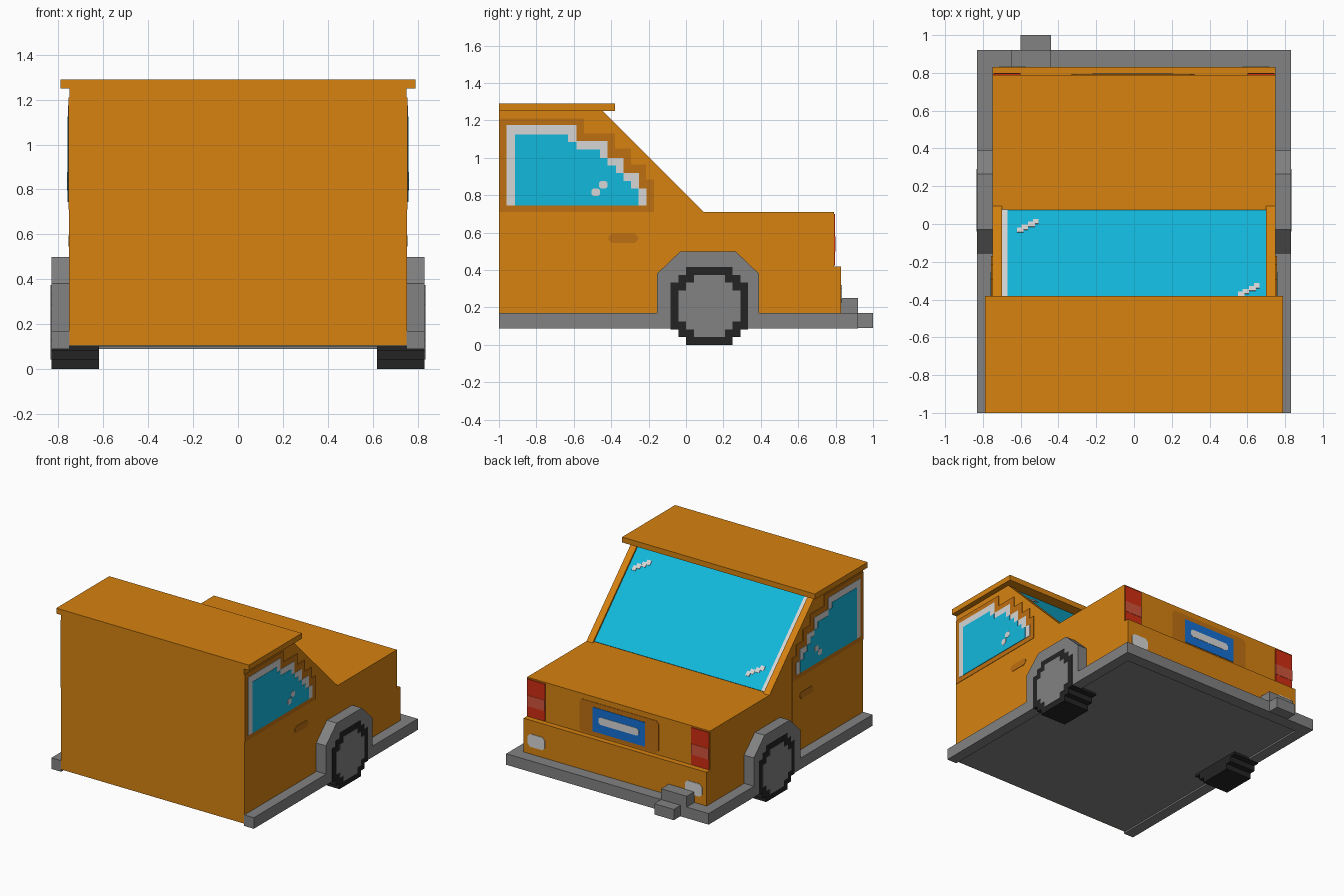
import bpy, bmesh, math

cube = bpy.data.objects.get("Cube")
if cube:
    bpy.data.objects.remove(cube, do_unlink=True)


def material(name, r, g, b):
    """Flat material from 0-255 sRGB values."""
    lin = [((c / 255 + 0.055) / 1.055) ** 2.4 for c in (r, g, b)] + [1.0]
    m = bpy.data.materials.new(name)
    m.use_nodes = True
    m.diffuse_color = lin
    m.node_tree.nodes["Principled BSDF"].inputs["Base Color"].default_value = lin
    return m


ORANGE = material("orange paint", 214, 130, 16)
BROWN = material("dark orange trim", 190, 112, 18)
GREY = material("grey plastic", 130, 130, 130)
BLACK = material("black rubber", 36, 36, 36)
CYAN = material("cyan glass", 18, 184, 220)
PALE = material("pale grey", 214, 214, 214)
RED = material("red lamp", 208, 46, 18)
LIGHT_RED = material("light red lamp", 208, 84, 58)
BLUE = material("blue plate", 20, 112, 210)

R2 = math.sqrt(0.5)
SLOPE = 0.78  # body windscreen plane: y + z = SLOPE
PLACE = {
    "x": lambda a, b, d: (d, a, b),
    "y": lambda a, b, d: (a, d, b),
    "z": lambda a, b, d: (a, b, d),
    # points are (x, y) on the windscreen plane, depth follows its normal
    "slope": lambda a, b, d: (a, b + d * R2, SLOPE - b + d * R2),
}


def prism(name, mat, pts, axis, lo, hi):
    """Extrude a 2D outline between two depths along an axis."""
    bm = bmesh.new()
    rings = [[bm.verts.new(PLACE[axis](a, b, d)) for a, b in pts] for d in (lo, hi)]
    bm.faces.new(rings[0])
    bm.faces.new(rings[1])
    n = len(pts)
    for i in range(n):
        j = (i + 1) % n
        bm.faces.new((rings[0][i], rings[0][j], rings[1][j], rings[1][i]))
    bmesh.ops.recalc_face_normals(bm, faces=bm.faces)
    me = bpy.data.meshes.new(name)
    bm.to_mesh(me)
    bm.free()
    me.materials.append(mat)
    ob = bpy.data.objects.new(name, me)
    bpy.context.collection.objects.link(ob)
    return ob


def rect(a0, a1, b0, b1, cut=0.0):
    """Rectangle outline, optionally with cut corners."""
    if not cut:
        return [(a0, b0), (a1, b0), (a1, b1), (a0, b1)]
    return [(a0 + cut, b0), (a1 - cut, b0), (a1, b0 + cut), (a1, b1 - cut),
            (a1 - cut, b1), (a0 + cut, b1), (a0, b1 - cut), (a0, b0 + cut)]


def box(name, mat, x0, x1, y0, y1, z0, z1):
    return prism(name, mat, rect(x0, x1, y0, y1), "z", z0, z1)


def stairs(start, corners, bottom):
    """Outline with a vertical back edge and a stair descending to the bottom.
    corners are the (y, z) outer corners of each step."""
    pts = [(start, bottom), (start, corners[0][1])]
    for i, (y, z) in enumerate(corners):
        nz = corners[i + 1][1] if i + 1 < len(corners) else bottom
        pts += [(y, z), (y, nz)]
    return pts


def pixel_disc(cy, cz, u, steps):
    """Round outline built from square steps; steps are quarter outer corners."""
    quarter = []
    for i, (a, b) in enumerate(steps):
        if i:
            quarter.append((a, steps[i - 1][1]))
        quarter.append((a, b))
    pts = []
    for sa, sb, q in ((1, 1, quarter), (-1, 1, quarter[::-1]),
                      (-1, -1, quarter), (1, -1, quarter[::-1])):
        pts += [(cy + sa * a * u, cz + sb * b * u) for a, b in q]
    return pts


# Main shell, roof and windscreen pillars
prism("body", ORANGE, [(-1, 0.105), (-1, 1.25), (-0.47, 1.25), (0.07, 0.71), (0.79, 0.71),
                       (0.79, 0.42), (0.83, 0.42), (0.83, 0.105)], "x", -0.75, 0.75)
box("roof", ORANGE, -0.79, 0.79, -1, -0.38, 1.25, 1.29)

# Windscreen with its pale edge and glints
prism("windscreen", CYAN, rect(-0.70, 0.70, -0.47, 0.07), "slope", 0, 0.006)
prism("windscreen_edge", PALE, rect(-0.70, -0.67, -0.47, 0.07), "slope", 0, 0.008)
for gx, gy in ((-0.62, -0.05), (0.55, -0.39)):
    for i, (dx, dy, w) in enumerate(((0, 0, 0.035), (0.025, 0.015, 0.035),
                                     (0.06, 0.03, 0.035), (0.085, 0.045, 0.03))):
        prism("windscreen_glint", PALE, rect(gx + dx, gx + dx + w, gy + dy, gy + dy + 0.025),
              "slope", 0, 0.009 + i * 0.0005)

# Chassis, rear bar and exhaust
box("floor", GREY, -0.755, 0.755, -0.99, 0.84, 0.10, 0.165)
box("rear_bar", GREY, -0.83, 0.83, 0.83, 0.92, 0.088, 0.17)
box("exhaust_bracket", GREY, -0.65, -0.44, 0.82, 0.92, 0.17, 0.25)
box("exhaust", GREY, -0.60, -0.44, 0.92, 1.0, 0.09, 0.17)

# Stepped outlines shared by both doors
DOOR_STEPS = [(-0.545, 1.21), (-0.38, 1.13), (-0.295, 1.05), (-0.215, 0.965), (-0.17, 0.885)]
FRAME_STEPS = [(-0.585, 1.175), (-0.42, 1.09), (-0.335, 1.0), (-0.25, 0.92), (-0.21, 0.835)]
GLASS_STEPS = [(-0.63, 1.125), (-0.585, 1.085), (-0.46, 1.045), (-0.42, 1.0), (-0.375, 0.96),
               (-0.335, 0.92), (-0.295, 0.875), (-0.255, 0.835)]
ARCH = [(-0.155, 0.165), (-0.155, 0.38), (-0.03, 0.50), (0.265, 0.50), (0.39, 0.38), (0.39, 0.165)]
TIRE = [(5, 3), (4, 4), (3, 5)]
HUB = [(4, 2), (3, 3), (2, 4)]

for s, side in ((1, "left"), (-1, "right")):
    def plate(part, mat, pts, lo, hi):
        prism(f"{side}_{part}", mat, pts, "x", s * lo, s * hi)

    # Pillar, sill, wheel arch and wheel
    plate("pillar", ORANGE, [(-0.47, 1.25), (-0.445, 1.25), (0.095, 0.71), (0.07, 0.71)], 0.70, 0.75)
    plate("sill", GREY, rect(-1, 0.83, 0.088, 0.17), 0.75, 0.83)
    plate("wheel_arch", GREY, ARCH, 0.74, 0.83)
    plate("tire", BLACK, pixel_disc(0.125, 0.2075, 0.0415, TIRE), 0.62, 0.832)
    plate("hub", GREY, pixel_disc(0.125, 0.2075, 0.0415, HUB), 0.80, 0.835)

    # Door, window and handle
    plate("door", ORANGE, stairs(-0.999, DOOR_STEPS, 0.17), 0.745, 0.753)
    plate("window_trim", BROWN, stairs(-0.998, DOOR_STEPS, 0.71), 0.75, 0.756)
    plate("window_frame", PALE, stairs(-0.96, FRAME_STEPS, 0.745), 0.752, 0.758)
    plate("window_glass", CYAN, stairs(-0.915, GLASS_STEPS, 0.745), 0.753, 0.760)
    plate("window_glint_high", PALE, rect(-0.465, -0.42, 0.835, 0.877, 0.01), 0.755, 0.762)
    plate("window_glint_low", PALE, rect(-0.505, -0.46, 0.795, 0.837, 0.01), 0.755, 0.762)
    plate("door_handle", BROWN, rect(-0.415, -0.255, 0.545, 0.595, 0.018), 0.75, 0.756)

    # Rear lamps
    xs = sorted((s * 0.60, s * 0.745))
    prism(f"{side}_tail_lamp", RED, rect(*xs, 0.425, 0.70), "y", 0.785, 0.797)
    prism(f"{side}_tail_lamp_band", LIGHT_RED, rect(*xs, 0.50, 0.58), "y", 0.79, 0.799)
    xs = sorted((s * 0.575, s * 0.715))
    prism(f"{side}_reverse_lamp", PALE, rect(*xs, 0.225, 0.32, 0.02), "y", 0.825, 0.834)

# Number plate recess, blank plate and its pale band
prism("plate_surround", BROWN, rect(-0.33, 0.32, 0.43, 0.67, 0.02), "y", 0.785, 0.793)
prism("number_plate", BLUE, rect(-0.22, 0.21, 0.455, 0.635), "y", 0.788, 0.796)
prism("plate_band", PALE, rect(-0.17, 0.16, 0.52, 0.575, 0.015), "y", 0.79, 0.798)
